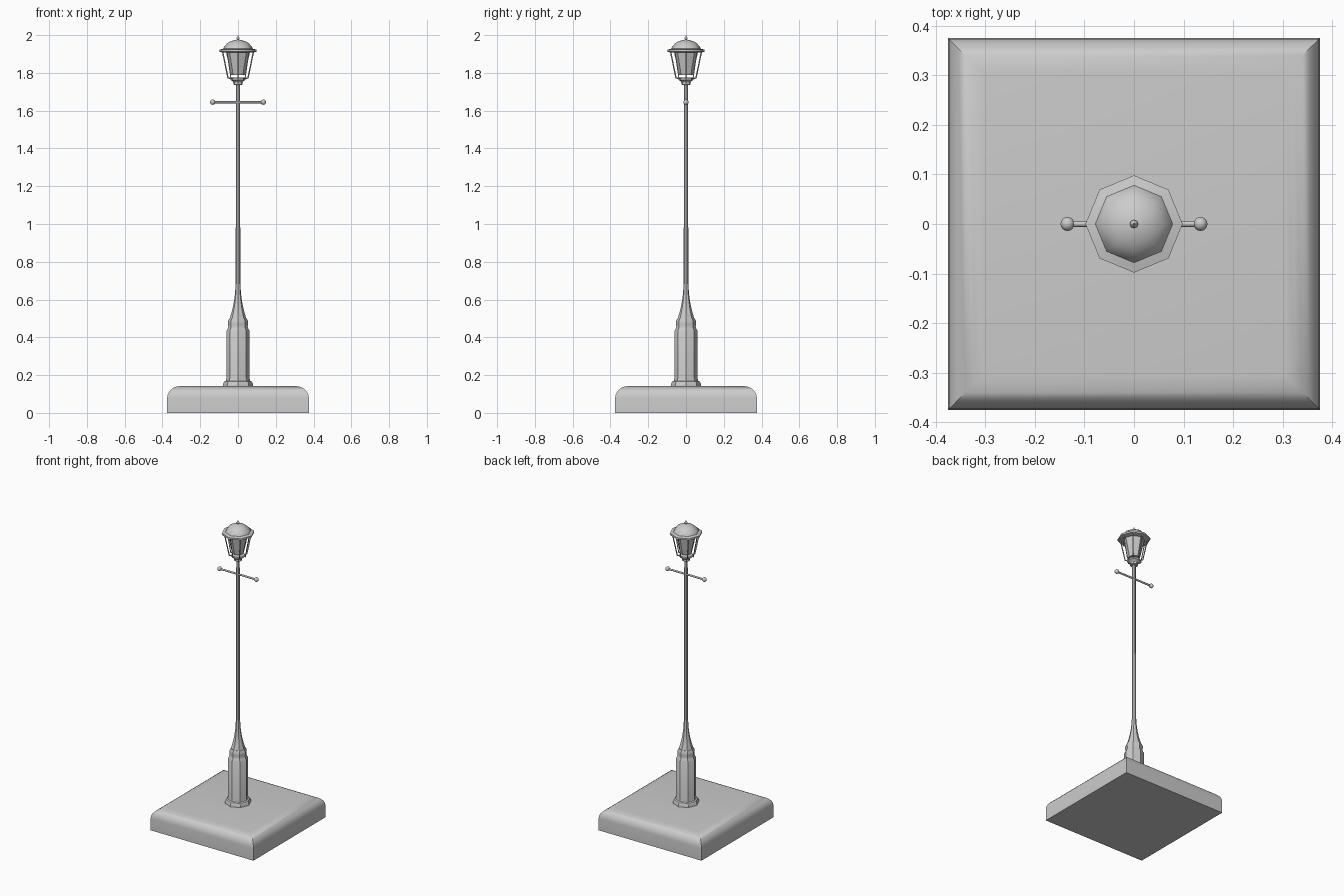
import bpy, bmesh, math
from mathutils import Vector

if "Cube" in bpy.data.objects:
    bpy.data.objects.remove(bpy.data.objects["Cube"])


def finish(name, bm, angle):
    bmesh.ops.recalc_face_normals(bm, faces=bm.faces)
    mesh = bpy.data.meshes.new(name)
    bm.to_mesh(mesh)
    bm.free()
    ob = bpy.data.objects.new(name, mesh)
    bpy.context.collection.objects.link(ob)
    bpy.ops.object.select_all(action='DESELECT')
    ob.select_set(True)
    bpy.context.view_layer.objects.active = ob
    if angle:
        bpy.ops.object.shade_smooth_by_angle(angle=math.radians(angle))
    return ob


def lathe(name, profile, sides=8, turn=0.0, angle=30):
    """Stack polygon rings from (radius, z) pairs and cap both ends."""
    bm = bmesh.new()
    rings = []
    for r, z in profile:
        rings.append([bm.verts.new((r * math.cos(turn + k * math.tau / sides),
                                    r * math.sin(turn + k * math.tau / sides), z))
                      for k in range(sides)])
    for a, b in zip(rings, rings[1:]):
        for k in range(sides):
            j = (k + 1) % sides
            bm.faces.new((a[k], a[j], b[j], b[k]))
    bm.faces.new(rings[0][::-1])
    bm.faces.new(rings[-1])
    return finish(name, bm, angle)


def rod(name, p, q, r, sides=8):
    p, q = Vector(p), Vector(q)
    bm = bmesh.new()
    bmesh.ops.create_cone(bm, cap_ends=True, segments=sides, radius1=r, radius2=r,
                          depth=(q - p).length)
    ob = finish(name, bm, 50 if sides > 4 else 0)
    ob.location = (p + q) / 2
    ob.rotation_euler = (q - p).to_track_quat('Z', 'Y').to_euler()
    return ob


def ball(name, loc, r):
    bm = bmesh.new()
    bmesh.ops.create_uvsphere(bm, u_segments=16, v_segments=10, radius=r)
    finish(name, bm, 60).location = loc


# Square plinth with a rounded top edge
s = math.sqrt(2)
arc = [(0.305 + 0.07 * math.cos(t * math.pi / 12), 0.08 + 0.062 * math.sin(t * math.pi / 12))
       for t in range(7)]
lathe("plinth", [(r * s, z) for r, z in [(0.375, 0)] + arc], 4, math.pi / 4, 40)

# Octagonal pedestal with foot moulding and stepped collar
lathe("pedestal", [(0.079, 0.135), (0.079, 0.155), (0.073, 0.166), (0.064, 0.17),
                   (0.061, 0.185), (0.061, 0.435), (0.055, 0.445), (0.051, 0.455),
                   (0.053, 0.47), (0.053, 0.485), (0.046, 0.5)])

# Flared neck and slim pole
lathe("flared_neck", [(0.044, 0.498), (0.036, 0.525), (0.027, 0.56), (0.020, 0.60),
                      (0.015, 0.64), (0.013, 0.685)])
lathe("pole", [(0.0125, 0.66), (0.0105, 1.75)])

# Ladder bar with end balls
rod("ladder_bar", (-0.13, 0, 1.645), (0.13, 0, 1.645), 0.006)
for side, label in ((-1, "left"), (1, "right")):
    ball("bar_end_" + label, (side * 0.134, 0, 1.645), 0.014)

# Lantern seat
lathe("lantern_seat", [(0.012, 1.735), (0.025, 1.738), (0.025, 1.75), (0.03, 1.757),
                       (0.041, 1.763), (0.041, 1.774), (0.03, 1.776)])

# Tapered glass and the eight surrounding cage bars
lathe("lantern_glass", [(0.036, 1.788), (0.064, 1.913)])
for k in range(8):
    c, d = math.cos(k * math.pi / 4), math.sin(k * math.pi / 4)
    rod(f"cage_bar_{k + 1}", (0.053 * c, 0.053 * d, 1.773),
        (0.082 * c, 0.082 * d, 1.914), 0.0035, 4)
    rod(f"cage_foot_{k + 1}", (0.034 * c, 0.034 * d, 1.770),
        (0.054 * c, 0.054 * d, 1.774), 0.0035, 4)

# Octagonal roof: brim and dome
lathe("roof", [(0.084, 1.908), (0.098, 1.912), (0.098, 1.923), (0.078, 1.928),
               (0.072, 1.940), (0.060, 1.954), (0.042, 1.966), (0.022, 1.973),
               (0.006, 1.976)], angle=46)

# Finial
lathe("finial", [(0.005, 1.972), (0.005, 1.977), (0.0085, 1.981), (0.0085, 1.986),
                 (0.004, 1.991), (0.001, 2.0)], angle=60)
